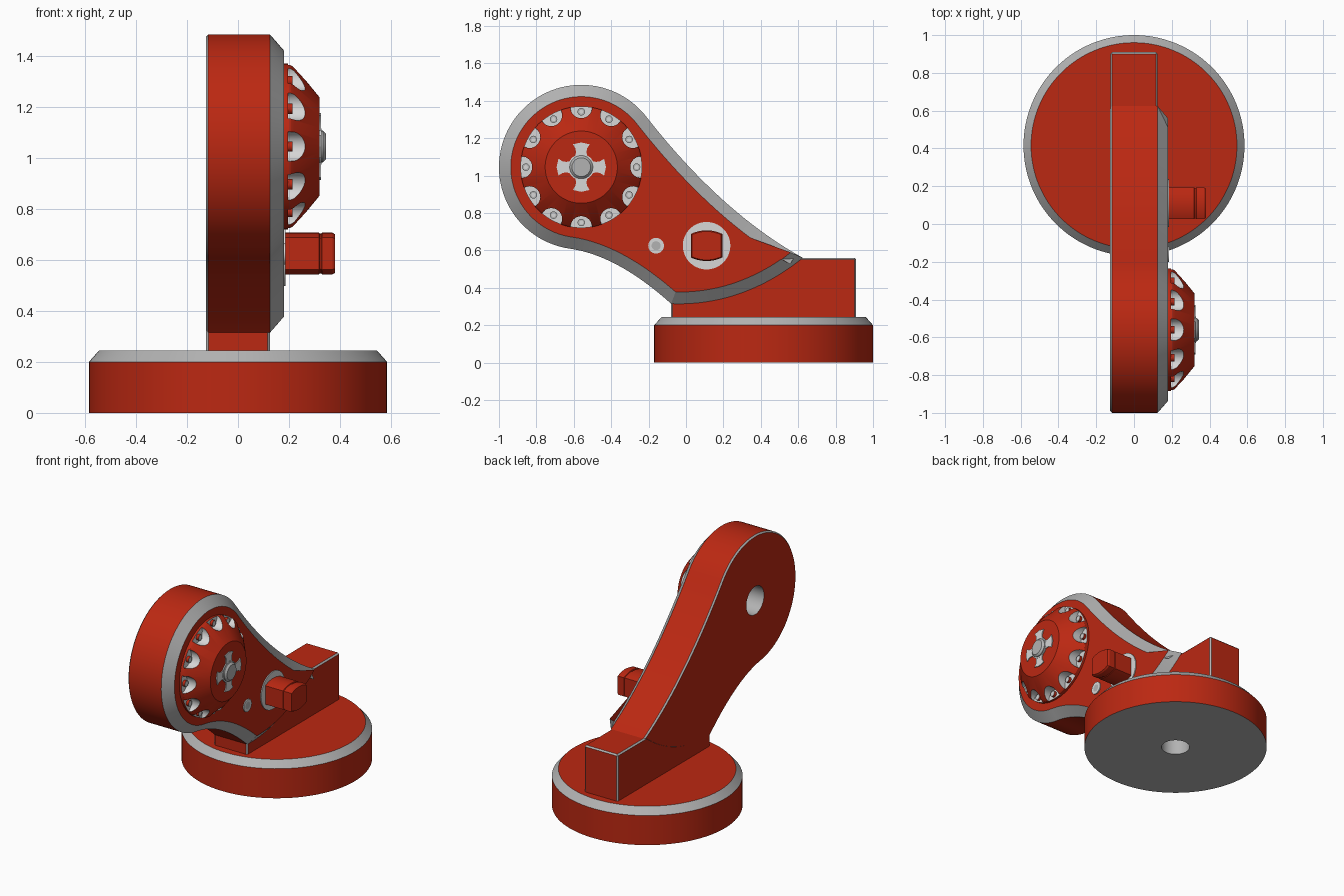
import bpy, bmesh, math
from mathutils import Vector

if "Cube" in bpy.data.objects:
    bpy.data.objects.remove(bpy.data.objects["Cube"])


def material(name, color):
    mat = bpy.data.materials.new(name)
    mat.use_nodes = True
    mat.diffuse_color = (*color, 1)
    mat.node_tree.nodes["Principled BSDF"].inputs["Base Color"].default_value = (*color, 1)
    return mat


MATS = [material("red", (0.5, 0.021, 0.006)),
        material("grey", (0.45, 0.45, 0.45)),
        material("light_grey", (0.68, 0.68, 0.68))]
RED, GREY, LIGHT = range(3)
HEAD = (-0.56, 1.045)
PEG = (0.11, 0.625)


def finish(name, bm):
    bmesh.ops.recalc_face_normals(bm, faces=bm.faces)
    mesh = bpy.data.meshes.new(name)
    bm.to_mesh(mesh)
    bm.free()
    for mat in MATS:
        mesh.materials.append(mat)
    obj = bpy.data.objects.new(name, mesh)
    bpy.context.collection.objects.link(obj)
    return obj


def add_loft(bm, rings, bands, caps):
    """Skin a list of rings, one material per band and per end cap."""
    loops = [[bm.verts.new(p) for p in ring] for ring in rings]
    n = len(loops[0])
    for a, b, mat in zip(loops, loops[1:], bands):
        for i in range(n):
            j = (i + 1) % n
            bm.faces.new((a[i], a[j], b[j], b[i])).material_index = mat
    for loop, mat in zip((loops[0], loops[-1]), caps):
        bm.faces.new(loop).material_index = mat


def loft(name, rings, bands, caps):
    bm = bmesh.new()
    add_loft(bm, rings, bands, caps)
    return finish(name, bm)


def circle(r, n=96):
    return [(r * math.cos(2 * math.pi * i / n), r * math.sin(2 * math.pi * i / n)) for i in range(n)]


def at_x(x, points, centre=(0, 0)):
    return [(x, centre[0] + y, centre[1] + z) for y, z in points]


def turned(name, centre, profile, bands, caps, n=96):
    """Round part along x from (x, radius) pairs."""
    return loft(name, [at_x(x, circle(r, n), centre) for x, r in profile], bands, caps)


def cut(target, cutter):
    mod = target.modifiers.new("cut", "BOOLEAN")
    mod.operation = "DIFFERENCE"
    mod.solver = "EXACT"
    mod.object = cutter
    bpy.context.view_layer.objects.active = target
    bpy.ops.object.modifier_apply(modifier=mod.name)
    bpy.data.objects.remove(cutter)


def bezier(a, b, c, n=24):
    a, b, c = Vector(a), Vector(b), Vector(c)
    return [a * (1 - t) ** 2 + b * 2 * t * (1 - t) + c * t * t for t in (i / n for i in range(n))]


def inset(points, d):
    """Mitred inward offset of a counter-clockwise outline."""
    out = []
    for i, p in enumerate(points):
        u = (p - points[i - 1]).normalized()
        v = (points[(i + 1) % len(points)] - p).normalized()
        n = Vector((-u.y, u.x)) + Vector((-v.y, v.x))
        out.append(p + n * (2 * d / n.length_squared))
    return out


# Round base with chamfered rim and centre hole underneath
base = [(0.16, 0.09), (0, 0.09), (0, 0.585), (0.2, 0.585), (0.245, 0.545)]
loft("base", [[(x, 0.415 + y, z) for x, y in circle(r, 128)] for z, r in base],
     [GREY, GREY, RED, GREY], [GREY, RED])

# Mounting block with thin grey edges
bm = bmesh.new()
bmesh.ops.create_cube(bm, size=1)
for v in bm.verts:
    v.co = (v.co.x * 0.25, 0.415 + v.co.y * 0.99, 0.4 + v.co.z * 0.32)
edges = [e for e in bm.edges if max(v.co.z for v in e.verts) > 0.4]
for f in bmesh.ops.bevel(bm, geom=edges, offset=0.009, segments=1, affect="EDGES")["faces"]:
    f.material_index = GREY
finish("mounting_block", bm)

# Arm: round head flowing into a curved foot
start, end = math.radians(38), math.radians(262)
head = [Vector(HEAD) + 0.44 * Vector((math.cos(a), math.sin(a)))
        for a in (start + (end - start) * i / 64 for i in range(65))]
tip, heel = (0.625, 0.56), (-0.08, 0.315)
outline = head[:-1] + bezier(head[-1], (-0.367, 0.573), heel) \
    + bezier(heel, (0.3, 0.3), tip) + bezier(tip, (0.19, 0.8), head[0])
steps = [(-0.126, 0.009), (-0.117, 0), (0.125, 0), (0.18, 0.063)]
arm = loft("arm", [at_x(x, inset(outline, d)) for x, d in steps],
           [GREY, RED, GREY], [RED, RED])
cut(arm, turned("hole_cutter", HEAD, [(-0.2, 0.095), (0.1, 0.095)], [GREY], [GREY, GREY], 48))

# Conical knob with twelve scalloped pockets
knob = turned("knob", HEAD, [(0.17, 0.325), (0.205, 0.325), (0.22, 0.315), (0.32, 0.193)],
              [RED] * 3, [RED, RED])
pockets, screws = bmesh.new(), bmesh.new()
for i in range(12):
    a = i * math.pi / 6
    spot = lambda r: (HEAD[0] + r * math.cos(a), HEAD[1] + r * math.sin(a))
    add_loft(pockets, [at_x(x, circle(0.058, 32), spot(0.32)) for x in (0.196, 0.4)],
             [LIGHT], [LIGHT, LIGHT])
    add_loft(screws, [at_x(x, circle(r, 16), spot(0.296))
                      for x, r in ((0.19, 0.02), (0.214, 0.02), (0.214, 0.011))],
             [RED, GREY], [GREY, LIGHT])
cut(knob, finish("pocket_cutter", pockets))
finish("pocket_screws", screws)

# Cross-shaped plate and centre bolt on the knob
wing = [(0.05, -0.034), (0.08, -0.028), (0.1, -0.031), (0.122, -0.045), (0.132, 0),
        (0.122, 0.045), (0.1, 0.031), (0.08, 0.028), (0.05, 0.034)]
cross = bmesh.new()
for k in range(4):
    c, s = round(math.cos(k * math.pi / 2)), round(math.sin(k * math.pi / 2))
    turn = [(c * y - s * z, s * y + c * z) for y, z in wing]
    add_loft(cross, [at_x(x, turn, HEAD) for x in (0.315, 0.326)], [LIGHT], [LIGHT, LIGHT])
finish("cross_plate", cross)
turned("bolt_washer", HEAD, [(0.315, 0.07), (0.327, 0.07)], [LIGHT], [LIGHT, LIGHT], 48)
turned("centre_bolt", HEAD, [(0.315, 0.062), (0.333, 0.062), (0.345, 0.05)],
       [GREY, GREY], [GREY, GREY], 48)

# Peg with flat sides, rounded top and bottom, and a groove
turned("peg_ring", PEG, [(0.17, 0.127), (0.186, 0.127)], [LIGHT], [LIGHT, LIGHT], 64)
arch = [(0.084 * t, 0.082 - 0.019 * t * t) for t in (1 - i / 6 for i in range(13))]
section = arch + [(-y, -z) for y, z in arch]
peg_steps = [(0.17, 1), (0.318, 1), (0.321, 0.95), (0.327, 0.95), (0.33, 1), (0.37, 1), (0.38, 0.93)]
loft("peg", [at_x(x, [(y * k, z * k) for y, z in section], PEG) for x, k in peg_steps],
     [RED] * 6, [RED, RED])

# Small fastener beside the peg
turned("small_fastener", (-0.16, 0.625), [(0.17, 0.042), (0.186, 0.042), (0.186, 0.024)],
       [LIGHT, LIGHT], [LIGHT, GREY], 32)

# Smooth the round walls, keep the edges crisp
bpy.ops.object.select_all(action="DESELECT")
for obj in bpy.context.scene.objects:
    if obj.type == "MESH":
        obj.select_set(True)
        bpy.context.view_layer.objects.active = obj
bpy.ops.object.shade_smooth_by_angle(angle=math.radians(25))
